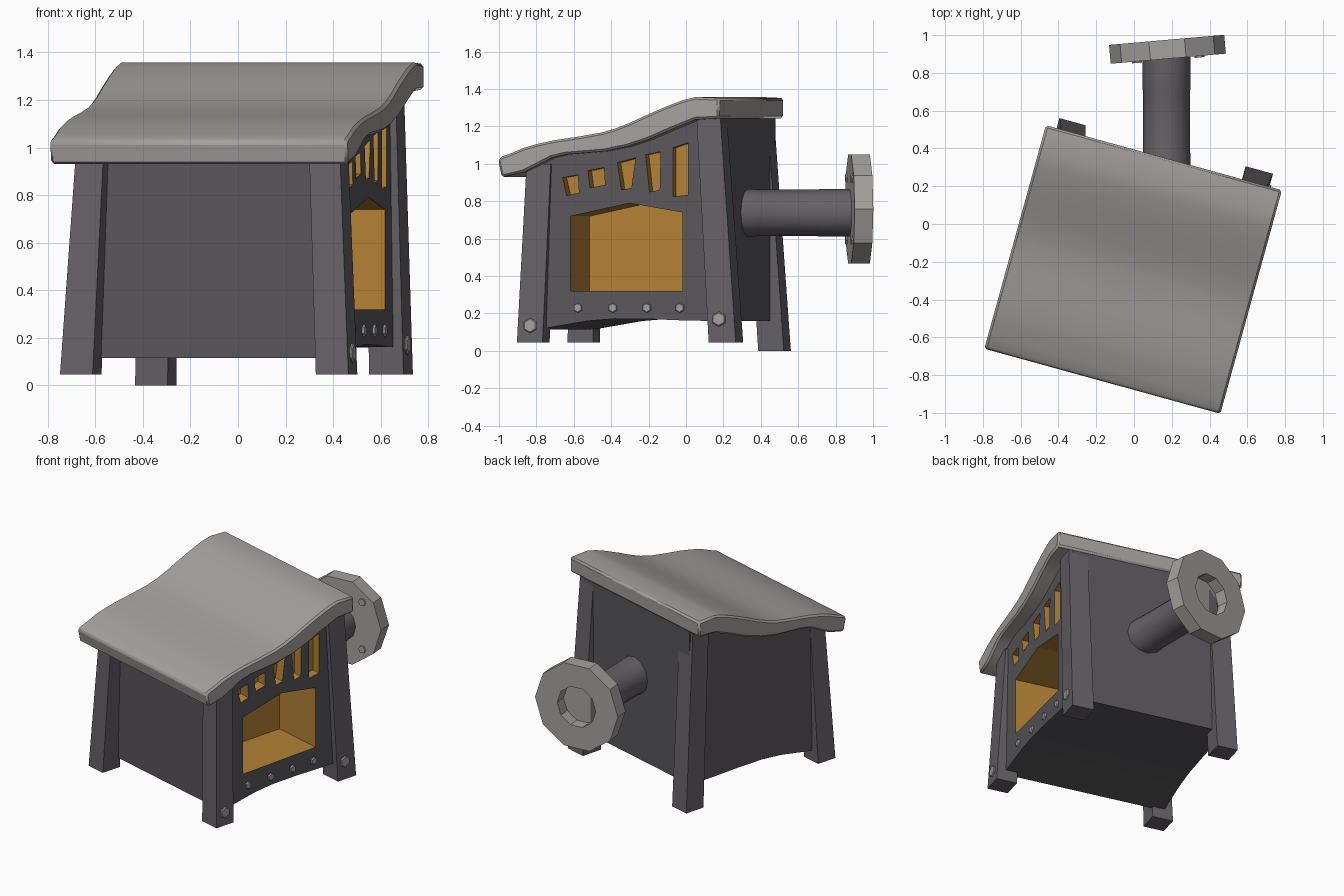
import bpy, bmesh, math
from mathutils import Matrix

if "Cube" in bpy.data.objects:
    bpy.data.objects.remove(bpy.data.objects["Cube"])

# The hut is turned on its base; u = width, v = depth in its own frame
HUT = Matrix.Translation((-0.003, -0.235, 0)) @ Matrix.Rotation(math.radians(-15.4), 4, 'Z')


def material(name, rgb):
    m = bpy.data.materials.new(name)
    m.diffuse_color = (*rgb, 1)
    m.use_nodes = True
    m.node_tree.nodes["Principled BSDF"].inputs["Base Color"].default_value = m.diffuse_color
    return m


DARK = material("dark_panel", (0.10, 0.095, 0.105))
LEG = material("leg_grey", (0.13, 0.12, 0.135))
OCHRE = material("ochre_inside", (0.45, 0.22, 0.035))
ROOF = material("roof_grey", (0.37, 0.36, 0.345))


def finish(name, bm, mat, matrix=HUT, smooth=None):
    bmesh.ops.recalc_face_normals(bm, faces=bm.faces)
    me = bpy.data.meshes.new(name)
    bm.to_mesh(me)
    bm.free()
    ob = bpy.data.objects.new(name, me)
    bpy.context.collection.objects.link(ob)
    ob.matrix_world = matrix
    me.materials.append(mat)
    if smooth:
        bpy.context.view_layer.objects.active = ob
        ob.select_set(True)
        bpy.ops.object.shade_smooth_by_angle(angle=math.radians(smooth))
        ob.select_set(False)
    return ob


def loft(rings):
    """Solid skinned through closed rings of points, capped at both ends."""
    bm = bmesh.new()
    rows = [[bm.verts.new(p) for p in ring] for ring in rings]
    for a, b in zip(rows, rows[1:]):
        for i in range(len(a)):
            j = (i + 1) % len(a)
            bm.faces.new((a[i], a[j], b[j], b[i]))
    bm.faces.new(rows[0])
    bm.faces.new(rows[-1])
    return bm


def lathe(profile, n):
    """Turn (radius, height) points around z with n sides."""
    return loft([[(r * math.cos(math.tau * k / n), r * math.sin(math.tau * k / n), h)
                  for k in range(n)] for r, h in profile])


# Wavy roof slab
top = [(-.622, 1.022), (-.60, 1.04), (-.55, 1.057), (-.483, 1.085), (-.40, 1.108), (-.307, 1.127),
       (-.17, 1.147), (-.047, 1.168), (.03, 1.19), (.109, 1.22), (.21, 1.265), (.317, 1.31),
       (.40, 1.34), (.473, 1.358), (.608, 1.352)]
under = [(.605, 1.243), (.473, 1.237), (.34, 1.185), (.21, 1.13), (.09, 1.092), (-.03, 1.068),
         (-.15, 1.058), (-.25, 1.05), (-.327, 1.032), (-.41, .99), (-.483, .955), (-.602, .928)]
roof = finish("roof", loft([[(u, v, z) for v, z in top + under] for u in (-.648, .648)]), ROOF, smooth=30)
bev = roof.modifiers.new("worn_edges", 'BEVEL')
bev.width = 0.012
bev.segments = 1
bev.limit_method = 'ANGLE'
bev.angle_limit = math.radians(50)

# House body, slightly narrower at the back, arched underneath
outline = [(-.42, .115), (-.30, .135), (-.15, .16), (0, .172), (.2, .17), (.4, .162), (.588, .16),
           (.592, 1.26), (.473, 1.25), (.317, 1.19), (.109, 1.11), (-.047, 1.08), (-.307, 1.05), (-.43, .995)]


def wall_u(v):
    return .552 - .03 * v


body = finish("house_body", loft([[(s * wall_u(v), v, z) for v, z in outline] for s in (-1, 1)]), DARK)


# Hearth opening and five vent slots, given as (y, z) in the side view
def cut(name, pts, inner):
    ring = [((y + .381) / .964, z) for y, z in pts]
    c = finish(name, loft([[(u, v, z) for v, z in ring] for u in (inner, .72)]), OCHRE)
    c.hide_render = True
    c.hide_set(True)
    m = body.modifiers.new(name, 'BOOLEAN')
    m.operation = 'DIFFERENCE'
    m.solver = 'EXACT'
    m.material_mode = 'TRANSFER'
    m.object = c


cut("hearth_cutter", [(-.615, .32), (-.02, .32), (-.02, .74), (-.30, .79), (-.615, .72)], .18)
slots = [[(-.657, .926), (-.576, .942), (-.57, .845), (-.635, .83)],
         [(-.523, .963), (-.437, .98), (-.432, .888), (-.512, .872)],
         [(-.367, 1.006), (-.27, 1.032), (-.292, .872), (-.345, .861)],
         [(-.217, 1.049), (-.137, 1.065), (-.142, .861), (-.196, .85)],
         [(-.072, 1.086), (.008, 1.113), (.008, .835), (-.072, .824)]]
for i, s in enumerate(slots):
    cut(f"vent_cutter_{i + 1}", s, .48)


# Splayed legs, tapering a little towards the roof
def square(u, v, z, s):
    return [(u - s, v - s, z), (u + s, v - s, z), (u + s, v + s, z), (u - s, v + s, z)]


# name, foot centre, foot height, top height, lean in u and v, half widths
for name, u, v, z0, z1, du, dv, s0, s1 in [
        ("front_left_leg", -.552, -.475, .045, 1.0, .049, .029, .071, .060),
        ("front_right_leg", .557, -.450, .045, 1.0, -.045, .036, .071, .067),
        ("back_left_leg", -.518, .592, 0, 1.27, .03, -.08, .071, .066),
        ("back_right_leg", .504, .604, .045, 1.27, -.006, -.082, .075, .066)]:
    finish(name, loft([square(u, v, z0, s0), square(u + du, v + dv, z1, s1)]), LEG)


# Bolts on the hearth side
def bolt(name, u, v, z, r):
    bm = lathe([(r, -.02), (r, .004), (r * .85, .010)], 6)
    finish(name, bm, ROOF, HUT @ Matrix.Translation((u, v, z)) @ Matrix.Rotation(math.pi / 2, 4, 'Y'))


for i, y in enumerate((-.575, -.39, -.21, -.035)):
    v = (y + .381) / .964
    bolt(f"panel_bolt_{i + 1}", wall_u(v), v, .23, .026)
bolt("front_leg_bolt", .624, -.448, .135, .040)
bolt("back_leg_bolt", .578, .586, .17, .040)

# Mounting pipe running back from the house, with two shallow bands
TO_BACK = Matrix.Rotation(-math.pi / 2, 4, 'X')
pipe = lathe([(.127, .24), (.127, .37), (.124, .385), (.124, .70), (.127, .715), (.127, .89)], 12)
finish("mounting_pipe", pipe, LEG, Matrix.Translation((.172, 0, .738)) @ TO_BACK, smooth=40)

# Ten-sided wall flange with a round recess and four bolts
FLANGE = Matrix.Translation((.177, .925, .758)) @ Matrix.Rotation(math.radians(5), 4, 'Z') @ TO_BACK
plate = lathe([(.306, -.05), (.306, .05), (.142, .05), (.142, -.03)], 10)
finish("wall_flange", plate, ROOF, FLANGE)
for k in range(4):
    a = math.radians(45 + 90 * k)
    finish(f"flange_bolt_{k + 1}", lathe([(.026, -.058), (.03, -.04)], 6), ROOF,
           FLANGE @ Matrix.Translation((.235 * math.cos(a), .235 * math.sin(a), 0)))
